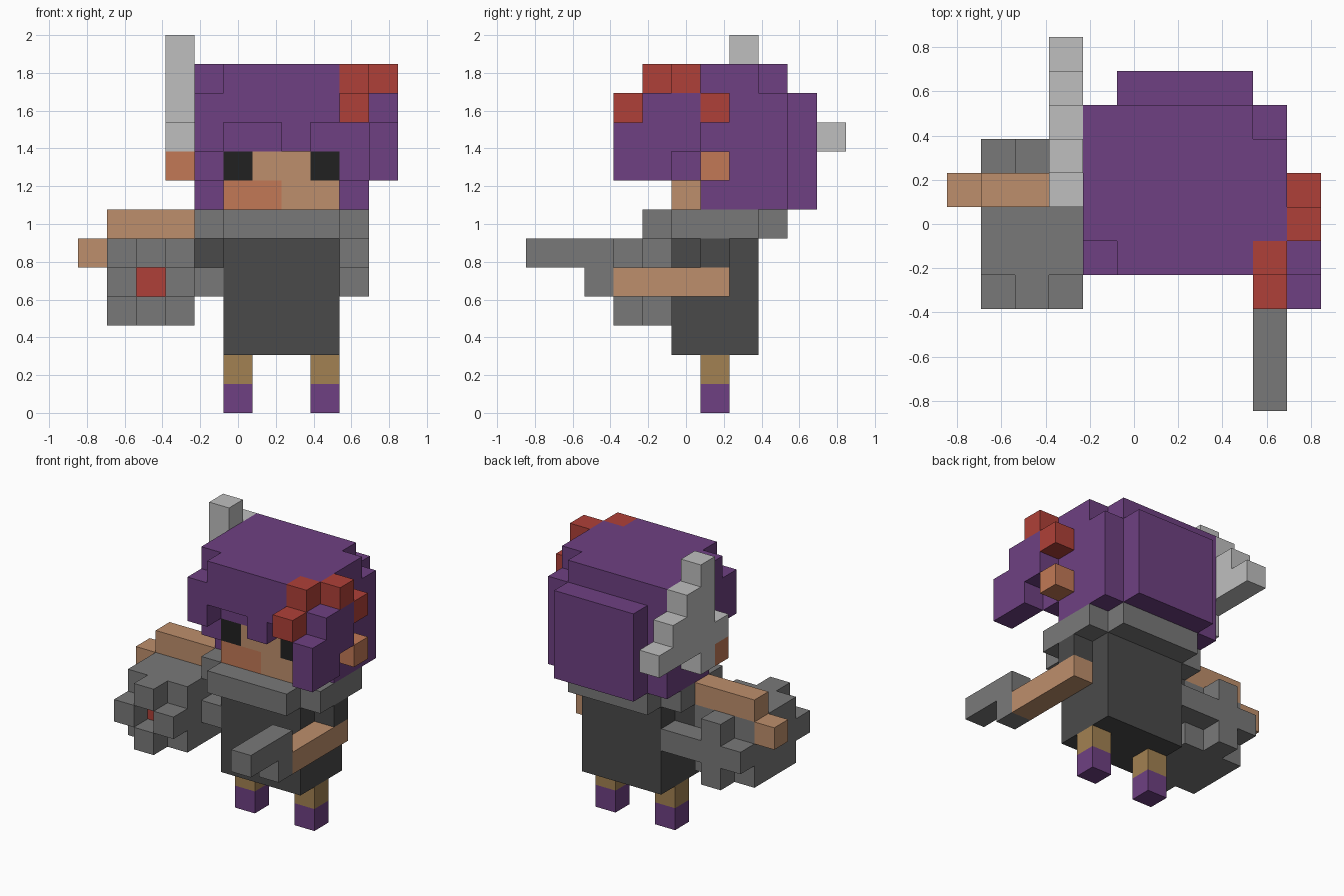
import bpy, bmesh
from mathutils import Vector

old = bpy.data.objects.get("Cube")
if old:
    bpy.data.objects.remove(old, do_unlink=True)

UNIT = 2 / 13                       # edge of one block
ORIGIN = Vector((5.5, 5.5, 0))      # grid corner to model centre


def srgb(c):
    c /= 255
    return c / 12.92 if c <= 0.04045 else ((c + 0.055) / 1.055) ** 2.4


COLOURS = {
    "purple": (110, 64, 130), "red": (175, 64, 56), "skin": (190, 143, 108),
    "blush": (194, 121, 86), "grey": (121, 121, 121), "charcoal": (74, 74, 74),
    "silver": (191, 191, 191), "black": (33, 33, 33), "ochre": (162, 129, 82),
}
materials = {}
for cname, rgb in COLOURS.items():
    m = bpy.data.materials.new(cname)
    m.use_nodes = True
    col = (*[srgb(c) for c in rgb], 1)
    m.diffuse_color = col
    bsdf = m.node_tree.nodes["Principled BSDF"]
    bsdf.inputs["Base Color"].default_value = col
    bsdf.inputs["Roughness"].default_value = 0.9
    materials[cname] = m


def part(name, *boxes):
    """Outer skin of grid boxes (colour, x0, x1, y0, y1, z0, z1); later boxes
    override earlier ones and colour None carves blocks away."""
    cells = {}
    for colour, x0, x1, y0, y1, z0, z1 in boxes:
        for x in range(x0, x1):
            for y in range(y0, y1):
                for z in range(z0, z1):
                    if colour:
                        cells[x, y, z] = colour
                    else:
                        cells.pop((x, y, z), None)
    slots = sorted(set(cells.values()))
    bm = bmesh.new()
    for cell, colour in cells.items():
        for axis in range(3):
            for side in (0, 1):
                near = list(cell)
                near[axis] += 2 * side - 1
                if tuple(near) in cells:
                    continue
                corners = []
                for u, v in ((0, 0), (1, 0), (1, 1), (0, 1)):
                    p = Vector(cell)
                    p[axis] += side
                    p[(axis + 1) % 3] += u
                    p[(axis + 2) % 3] += v
                    corners.append(bm.verts.new((p - ORIGIN) * UNIT))
                if not side:
                    corners.reverse()
                bm.faces.new(corners).material_index = slots.index(colour)
    bmesh.ops.remove_doubles(bm, verts=bm.verts, dist=0.001)
    bmesh.ops.dissolve_limit(bm, angle_limit=0.01, verts=bm.verts,
                             edges=bm.edges, delimit={"MATERIAL"})
    mesh = bpy.data.meshes.new(name)
    bm.to_mesh(mesh)
    bm.free()
    for s in slots:
        mesh.materials.append(materials[s])
    obj = bpy.data.objects.new(name, mesh)
    bpy.context.collection.objects.link(obj)
    return obj


# Legs with boots
for name, x in (("right_leg", 5), ("left_leg", 8)):
    part(name, ("purple", x, x + 1, 6, 7, 0, 1), ("ochre", x, x + 1, 6, 7, 1, 2))

# Robe with shoulder stubs, and cross-shaped collar
part("robe", ("charcoal", 5, 9, 5, 8, 2, 6), ("charcoal", 4, 10, 6, 7, 5, 6))
part("collar", ("grey", 5, 9, 4, 9, 6, 7), ("grey", 4, 10, 5, 8, 6, 7))

# Arms
part("left_arm", ("skin", 9, 10, 3, 7, 4, 5))
part("right_arm", ("skin", 1, 4, 6, 7, 6, 7))
part("right_hand", ("skin", 0, 1, 6, 7, 5, 6))

# Hooked tool in the left hand
part("hand_tool", ("grey", 9, 10, 0, 3, 5, 6), ("grey", 9, 10, 2, 3, 4, 5))

# Round device on the right: block with plus-shaped ends and a red core
part("round_device",
     ("grey", 1, 4, 4, 7, 3, 6),
     ("grey", 1, 4, 3, 4, 4, 5), ("grey", 2, 3, 3, 4, 3, 6),
     ("grey", 1, 5, 7, 8, 4, 5), ("grey", 2, 3, 7, 8, 3, 6),
     ("grey", 4, 5, 5, 8, 4, 5),
     (None, 2, 3, 3, 4, 4, 5), ("red", 2, 3, 4, 5, 4, 5))

# Head: hair shell, fringe and face
part("head",
     ("purple", 4, 10, 5, 9, 8, 12), ("purple", 4, 10, 6, 9, 7, 8),
     ("purple", 5, 9, 9, 10, 7, 11),
     (None, 9, 10, 8, 9, 11, 12),
     ("purple", 5, 9, 4, 5, 10, 12), ("purple", 4, 5, 4, 5, 9, 11),
     ("purple", 7, 8, 4, 5, 9, 10), ("purple", 9, 10, 4, 5, 10, 11),
     ("skin", 5, 9, 5, 6, 7, 9), ("blush", 5, 7, 5, 6, 7, 8),
     ("black", 5, 6, 5, 6, 8, 9), ("black", 8, 9, 5, 6, 8, 9))

# Ears
for name, x in (("right_ear", 3), ("left_ear", 10)):
    part(name, ("blush", x, x + 1, 6, 7, 8, 9))

# Side lock of hair on the left with a red band over it
part("side_lock", ("purple", 10, 11, 3, 5, 8, 10),
     ("purple", 10, 11, 5, 6, 9, 10), ("purple", 10, 11, 4, 6, 10, 11))
part("hair_band", ("red", 9, 10, 3, 4, 10, 11), ("red", 9, 10, 4, 5, 11, 12),
     ("red", 10, 11, 5, 6, 11, 12), ("red", 10, 11, 6, 7, 10, 11))

# Stepped silver wing on the right of the head
part("head_wing", ("silver", 3, 4, 6, 7, 9, 10), ("silver", 3, 4, 7, 8, 8, 9),
     *[("silver", 3, 4, 7 + i, 8 + i, 9, 13 - i) for i in range(4)])
